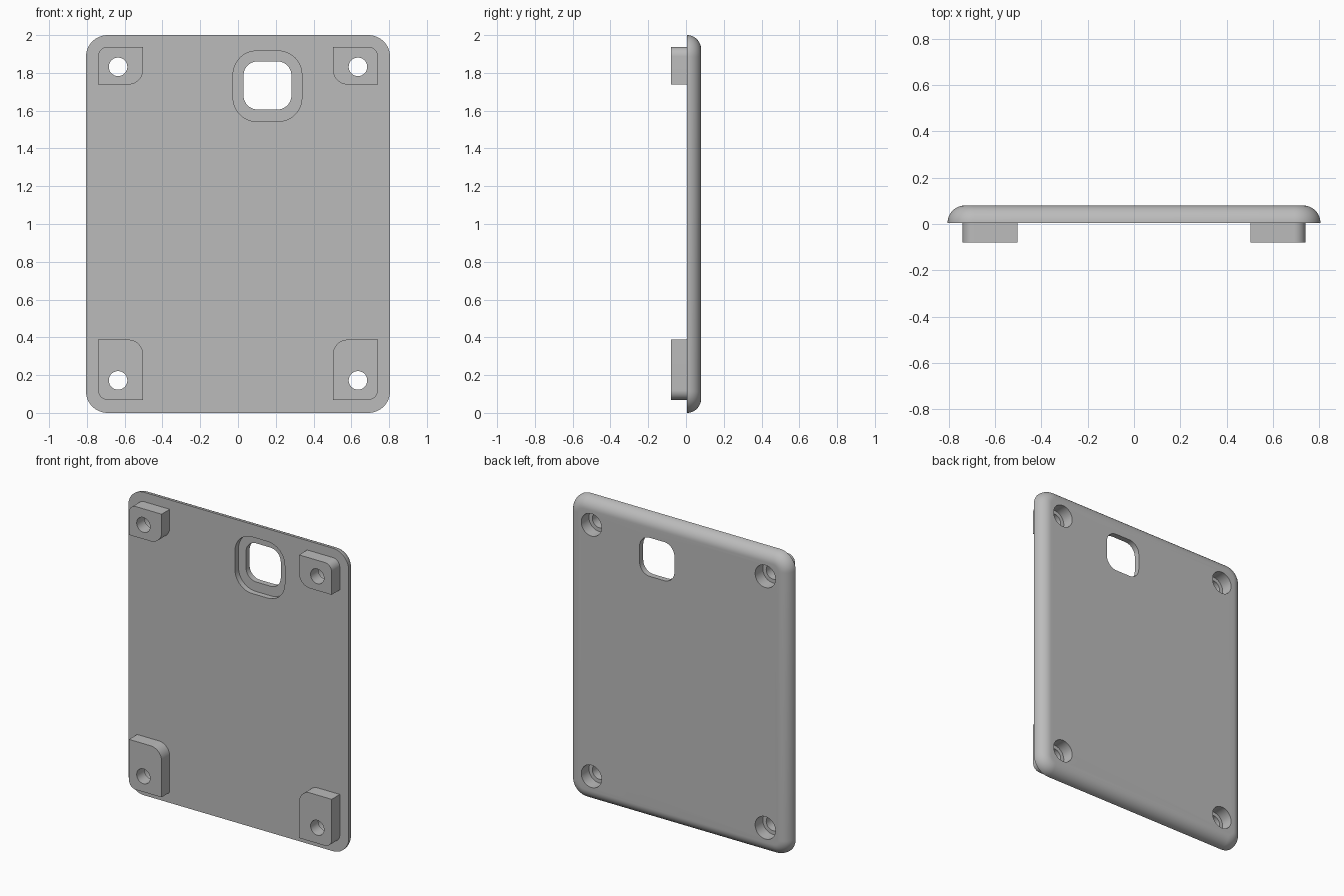
import bpy, bmesh, math

cube = bpy.data.objects.get("Cube")
if cube:
    bpy.data.objects.remove(cube, do_unlink=True)

GREY = (0.5, 0.5, 0.5, 1)
grey = bpy.data.materials.new("plain grey")
grey.use_nodes = True
grey.diffuse_color = GREY
grey.node_tree.nodes["Principled BSDF"].inputs["Base Color"].default_value = GREY

FRONT, JOIN, BACK = -0.08, 0.005, 0.08   # pad face, plate front, plate back


def rounded_rect(x0, x1, z0, z1, radii, steps=12):
    """Outline with radii for bottom-left, bottom-right, top-right, top-left."""
    corners = [(x0, z0, 1, 1), (x1, z0, -1, 1), (x1, z1, -1, -1), (x0, z1, 1, -1)]
    pts = []
    for i, ((x, z, sx, sz), r) in enumerate(zip(corners, radii)):
        if r == 0:
            pts.append((x, z))
            continue
        for k in range(steps + 1):
            a = math.pi + (i + k / steps) * math.pi / 2
            pts.append((x + sx * r + r * math.cos(a), z + sz * r + r * math.sin(a)))
    return pts


def circle(x, z, r, n=48):
    return [(x + r * math.cos(2 * math.pi * k / n),
             z + r * math.sin(2 * math.pi * k / n)) for k in range(n)]


def loft(name, sections):
    """Closed solid through (y, outline) sections."""
    bm = bmesh.new()
    rings = [[bm.verts.new((x, y, z)) for x, z in pts] for y, pts in sections]
    for a, b in zip(rings, rings[1:]):
        n = len(a)
        for i in range(n):
            j = (i + 1) % n
            bm.faces.new((a[i], a[j], b[j], b[i]))
    bm.faces.new(rings[0])
    bm.faces.new(rings[-1])
    bmesh.ops.recalc_face_normals(bm, faces=bm.faces)
    mesh = bpy.data.meshes.new(name)
    bm.to_mesh(mesh)
    bm.free()
    mesh.materials.append(grey)
    obj = bpy.data.objects.new(name, mesh)
    bpy.context.collection.objects.link(obj)
    return obj


def prism(name, pts, y0, y1):
    return loft(name, [(y0, pts), (y1, pts)])


# Plate with a quarter-round edge towards the back
W, R, CORNER = 0.805, BACK - JOIN, 0.115
sections = []
for k in range(13):
    a = k / 12 * math.pi / 2
    inset = R * (1 - math.cos(a))
    sections.append((JOIN + R * math.sin(a),
                     rounded_rect(-W + inset, W - inset, inset, 2 - inset,
                                  [CORNER - inset] * 4)))
plate = loft("cover_plate", sections)

parts, cutters = [], []
BIG, SMALL = 0.08, 0.05
for side, s in (("left", 1), ("right", -1)):
    # Mounting pads: rounded at the outer and the inner corner
    x0, x1 = sorted((s * 0.502, s * 0.74))
    low = (0, SMALL, 0, BIG) if s > 0 else (SMALL, 0, BIG, 0)
    high = (BIG, 0, SMALL, 0) if s > 0 else (0, BIG, 0, SMALL)
    for level, z0, z1, radii, hz in (("lower", 0.069, 0.388, low, 0.172),
                                     ("upper", 1.738, 1.938, high, 1.832)):
        tag = f"{side}_{level}"
        parts.append(prism(f"{tag}_pad", rounded_rect(x0, x1, z0, z1, radii),
                           FRONT, JOIN + 0.02))
        # Screw hole and counterbore
        cutters.append(prism(f"{tag}_screw_hole", circle(s * 0.635, hz, 0.049), -0.2, 0.2))
        cutters.append(prism(f"{tag}_counterbore", circle(s * 0.635, hz, 0.074), 0.0, 0.2))

# Window opening with a wider recess on the front
cutters.append(prism("window_opening",
                     rounded_rect(0.029, 0.283, 1.606, 1.861, [0.075] * 4), -0.2, 0.2))
cutters.append(prism("window_recess",
                     rounded_rect(-0.026, 0.338, 1.543, 1.916, [0.125] * 4), -0.2, 0.042))

# Join the pads, then cut the openings
for objs, op in ((parts, 'UNION'), (cutters, 'DIFFERENCE')):
    for o in objs:
        m = plate.modifiers.new(o.name, 'BOOLEAN')
        m.operation, m.solver, m.object = op, 'EXACT', o
        o.hide_render = True

deps = bpy.context.evaluated_depsgraph_get()
solid = bpy.data.meshes.new_from_object(plate.evaluated_get(deps))
plate.modifiers.clear()
plate.data = solid
solid.materials.clear()
solid.materials.append(grey)
for p in solid.polygons:
    p.material_index = 0
for o in parts + cutters:
    bpy.data.objects.remove(o, do_unlink=True)

bpy.ops.object.select_all(action='DESELECT')
plate.select_set(True)
bpy.context.view_layer.objects.active = plate
bpy.ops.object.shade_smooth_by_angle(angle=math.radians(30))
